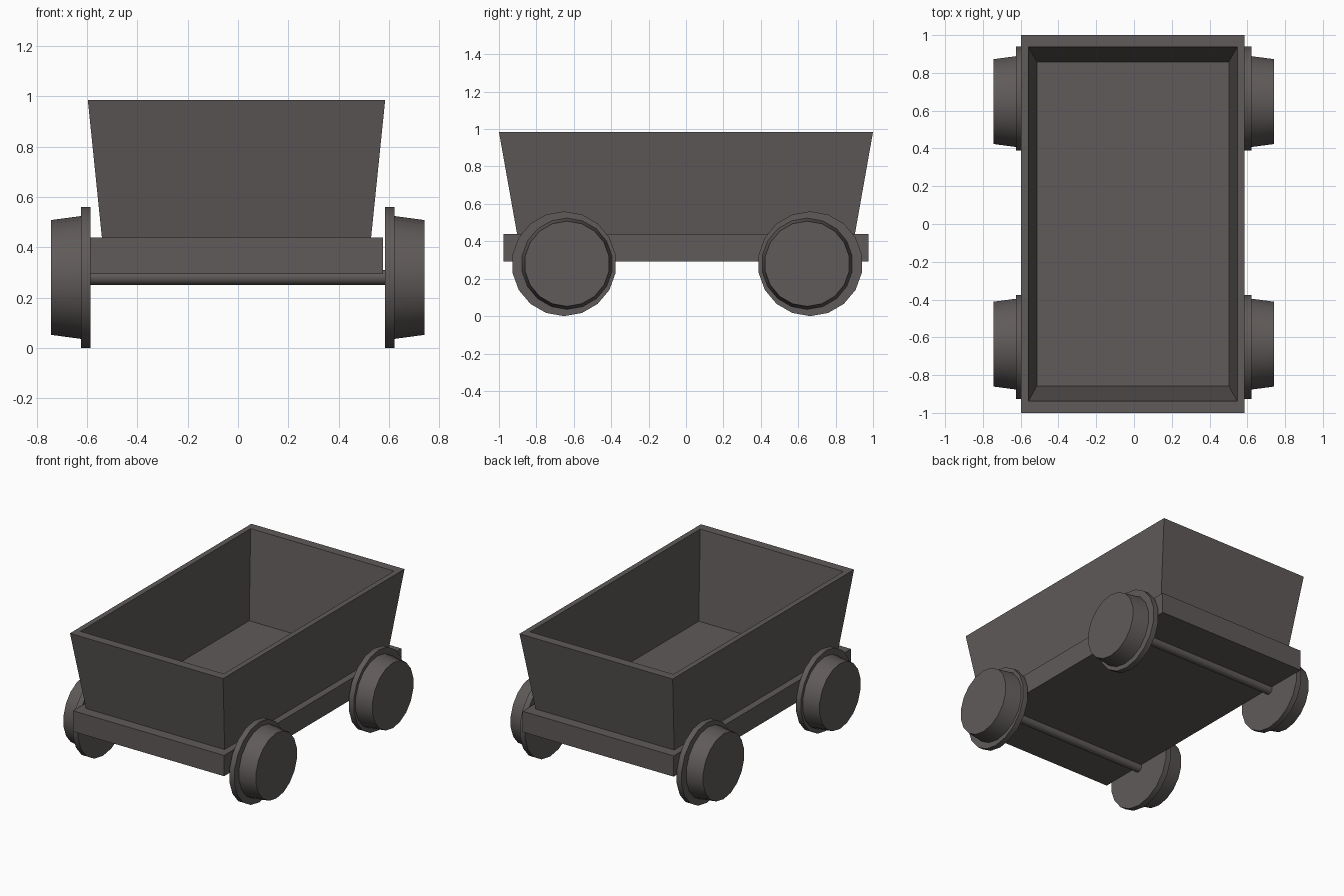
import bpy, bmesh
from math import pi, cos, sin, radians

if "Cube" in bpy.data.objects:
    bpy.data.objects.remove(bpy.data.objects["Cube"])

IRON = bpy.data.materials.new("dark_iron")
IRON.diffuse_color = (0.115, 0.103, 0.1, 1)
IRON.use_nodes = True
IRON.node_tree.nodes["Principled BSDF"].inputs["Base Color"].default_value = IRON.diffuse_color


def make_object(name, bm, smooth=False):
    bmesh.ops.recalc_face_normals(bm, faces=bm.faces)
    mesh = bpy.data.meshes.new(name)
    bm.to_mesh(mesh)
    bm.free()
    mesh.materials.append(IRON)
    ob = bpy.data.objects.new(name, mesh)
    bpy.context.collection.objects.link(ob)
    if smooth:
        bpy.ops.object.select_all(action='DESELECT')
        bpy.context.view_layer.objects.active = ob
        ob.select_set(True)
        bpy.ops.object.shade_smooth_by_angle(angle=radians(35))
    return ob


def loft(name, loops, smooth=False):
    """Bridge successive rings of points and cap both ends."""
    bm = bmesh.new()
    rings = [[bm.verts.new(p) for p in loop] for loop in loops]
    n = len(rings[0])
    for a, b in zip(rings, rings[1:]):
        for i in range(n):
            j = (i + 1) % n
            bm.faces.new((a[i], a[j], b[j], b[i]))
    bm.faces.new(rings[0])
    bm.faces.new(rings[-1])
    return make_object(name, bm, smooth)


def rect(hx, hy, z, cx=-0.006):
    return [(cx + sx * hx, sy * hy, z)
            for sx, sy in ((-1, -1), (1, -1), (1, 1), (-1, 1))]


def ring(x, r, y, z, n):
    return [(x, y + r * sin(2 * pi * i / n), z + r * cos(2 * pi * i / n))
            for i in range(n)]


# Body: chassis slab, flared outer walls, rim, inner walls, sunken floor
loft("body", [rect(0.583, 0.977, 0.293), rect(0.583, 0.977, 0.438),
              rect(0.535, 0.903, 0.438), rect(0.591, 1.0, 0.985),
              rect(0.553, 0.938, 0.985), rect(0.508, 0.858, 0.385)])

# Axles and flanged wheels; the treads sit slightly inboard of the flanges
WHEEL = [(0.585, 0.28, 0), (0.624, 0.28, 0),
         (0.624, 0.244, 0.016), (0.743, 0.228, 0.016)]
for end, y, inward in (("front", -0.652, 1), ("back", 0.664, -1)):
    loft(end + "_axle", [ring(x, 0.03, y, 0.28, 12) for x in (-0.59, 0.59)], True)
    for side, s in (("left", -1), ("right", 1)):
        loft(f"{end}_{side}_wheel",
             [ring(s * x - 0.001, r, y + inward * d, 0.28, 18)
              for x, r, d in WHEEL], True)
